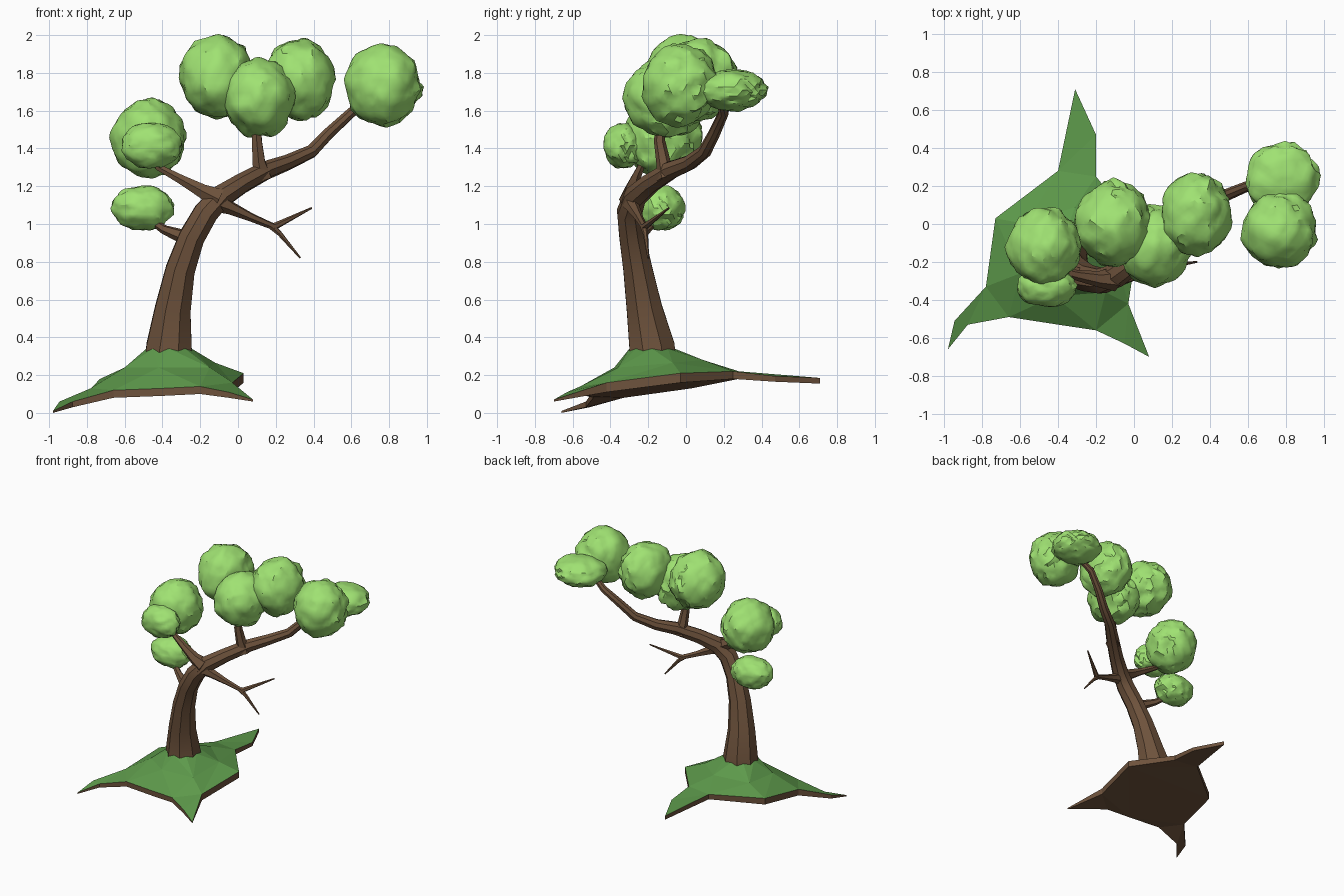
import bpy, bmesh, math
from mathutils import Vector, noise
from mathutils.geometry import delaunay_2d_cdt

if "Cube" in bpy.data.objects:
    bpy.data.objects.remove(bpy.data.objects["Cube"])


def material(name, rgb):
    m = bpy.data.materials.new(name)
    m.diffuse_color = (*rgb, 1)
    m.use_nodes = True
    m.node_tree.nodes["Principled BSDF"].inputs["Base Color"].default_value = m.diffuse_color
    return m


BARK = material("bark", (0.155, 0.085, 0.045))
GRASS = material("grass", (0.11, 0.32, 0.07))
LEAF = material("leaf", (0.35, 0.76, 0.17))


def finish(bm, name, mat, angle=None):
    bmesh.ops.recalc_face_normals(bm, faces=bm.faces)
    me = bpy.data.meshes.new(name)
    bm.to_mesh(me)
    bm.free()
    me.materials.append(mat)
    ob = bpy.data.objects.new(name, me)
    bpy.context.collection.objects.link(ob)
    if angle:
        bpy.context.view_layer.objects.active = ob
        ob.select_set(True)
        bpy.ops.object.shade_smooth_by_angle(angle=math.radians(angle))
        ob.select_set(False)
    return ob


def tube(name, path, sides=8):
    """Tapered limb through (x, y, z, radius) points."""
    pts = [Vector(p[:3]) for p in path]
    bm = bmesh.new()
    rings, side = [], Vector((1, 0, 0))
    for i, p in enumerate(pts):
        a, b = pts[max(i - 1, 0)], pts[min(i + 1, len(pts) - 1)]
        t = (b - a).normalized()
        if abs(side.dot(t)) > 0.95:
            side = Vector((0, 1, 0))
        side = (side - t * side.dot(t)).normalized()
        up = t.cross(side)
        rings.append([bm.verts.new(p + path[i][3] * (side * math.cos(w) + up * math.sin(w)))
                      for w in (2 * math.pi * (k + 0.5) / sides for k in range(sides))])
    for r, s in zip(rings, rings[1:]):
        for k in range(sides):
            n = (k + 1) % sides
            bm.faces.new((r[k], r[n], s[n], s[k]))
    bm.faces.new(rings[0])
    bm.faces.new(rings[-1])
    return finish(bm, name, BARK, 30)


def foliage(name, centre, size, seed):
    """Crumpled leafy clump with puffy cells."""
    bm = bmesh.new()
    bmesh.ops.create_icosphere(bm, subdivisions=4, radius=1)
    off = Vector((seed * 7.3, seed * 3.1, seed * 5.7))
    for v in bm.verts:
        d = v.co.normalized()
        cell = noise.voronoi(d * 1.5 + off)[0][0]
        wrinkle = noise.noise(d * 4 + off)
        # the back right side is more wrinkled than the front
        rough = 0.5 + 0.5 * max(0, d.dot(Vector((0.75, 0.6, -0.2))))
        r = 1.06 - 0.14 * cell + 0.13 * rough * wrinkle
        v.co = Vector(centre) + Vector((d.x * size[0], d.y * size[1], d.z * size[2])) * r
    finish(bm, name, LEAF, 30)


# Ground: outline (x, y, top z, rim thickness), counter-clockwise
rim = [(0.03, -0.03, 0.21, .05), (-0.20, 0.25, 0.22, .04), (-0.20, 0.47, 0.195, .03),
       (-0.31, 0.71, 0.185, .03), (-0.40, 0.28, 0.22, .04), (-0.73, 0.03, 0.18, .05),
       (-0.78, -0.33, 0.13, .05), (-0.945, -0.51, 0.06, .03), (-0.98, -0.66, 0.01, .01),
       (-0.875, -0.53, 0.06, .03), (-0.66, -0.49, 0.12, .04), (-0.40, -0.53, 0.13, .04),
       (-0.20, -0.56, 0.14, .04), (-0.05, -0.63, 0.11, .03), (0.08, -0.70, 0.07, .01),
       (-0.03, -0.42, 0.16, .05)]
slope = [(-0.60, -0.26, 0.24), (-0.57, 0.00, 0.25), (-0.31, 0.09, 0.28),
         (-0.12, -0.07, 0.265), (-0.15, -0.36, 0.24), (-0.42, -0.38, 0.24)]
crown = [(-0.365 + 0.12 * math.cos(k * math.pi / 4), -0.18 + 0.12 * math.sin(k * math.pi / 4), 0.34)
         for k in range(8)]


def sheet(bm, pts, n):
    edges = [(i, (i + 1) % n) for i in range(n)]
    tris = delaunay_2d_cdt([Vector(p[:2]) for p in pts], edges, [], 1, 1e-5)
    src = tris[3]
    vs = [bm.verts.new(p[:3]) for p in pts]
    for f in tris[2]:
        bm.faces.new([vs[src[i][0]] for i in f])
    return vs


bm = bmesh.new()
sheet(bm, rim + slope + crown, len(rim))
finish(bm, "grass_mound", GRASS)

bm = bmesh.new()
low = sheet(bm, [(x, y, z - t) for x, y, z, t in rim], len(rim))
top = [bm.verts.new(p[:3]) for p in rim]
for i in range(len(rim)):
    j = (i + 1) % len(rim)
    bm.faces.new((low[i], low[j], top[j], top[i]))
finish(bm, "soil_underside", BARK)

# Trunk running on into the long right limb
tube("trunk", [(-.365, -.18, .30, .135), (-.365, -.18, .35, .13), (-.345, -.22, .55, .102),
               (-.305, -.255, .76, .083), (-.245, -.285, .93, .073), (-.17, -.30, 1.06, .07),
               (-.09, -.27, 1.145, .064), (.02, -.19, 1.215, .055), (.15, -.08, 1.285, .05),
               (.26, .02, 1.325, .042), (.39, .10, 1.385, .036), (.48, .15, 1.48, .032),
               (.60, .20, 1.59, .028), (.72, .18, 1.68, .02)])
# Smaller branches
tube("upright_branch", [(.13, -.10, 1.24, .055), (.11, -.12, 1.33, .038), (.10, -.14, 1.44, .03),
                        (.10, -.13, 1.62, .022)], 6)
tube("upper_left_branch", [(-.10, -.29, 1.13, .065), (-.19, -.29, 1.175, .042),
                           (-.30, -.27, 1.235, .028), (-.42, -.24, 1.30, .02), (-.47, -.2, 1.4, .015)], 6)
tube("lower_left_branch", [(-.24, -.28, .92, .055), (-.31, -.26, .94, .036), (-.39, -.21, .97, .025),
                           (-.48, -.15, 1.03, .016)], 6)
tube("bare_twig", [(-.12, -.29, 1.12, .06), (-.04, -.28, 1.085, .036), (.07, -.25, 1.035, .023),
                   (.19, -.22, .985, .02), (.39, -.09, 1.085, .005)], 6)
tube("bare_twig_fork", [(.17, -.225, .995, .02), (.22, -.215, .95, .014), (.33, -.20, .82, .005)], 6)

# Leafy clumps: centre, half sizes
clumps = [((-.11, 0, 1.775), (.2, .225, .22)), ((.11, -.11, 1.665), (.195, .215, .21)),
          ((.325, .05, 1.765), (.185, .22, .215)), ((.765, -.03, 1.735), (.2, .205, .215)),
          ((.78, .24, 1.71), (.195, .19, .11)), ((-.475, -.12, 1.455), (.195, .205, .21)),
          ((-.46, -.33, 1.415), (.16, .11, .12)), ((-.505, -.13, 1.085), (.165, .125, .122))]
for i, (c, s) in enumerate(clumps):
    foliage(f"foliage_{i + 1}", c, s, i + 1)
